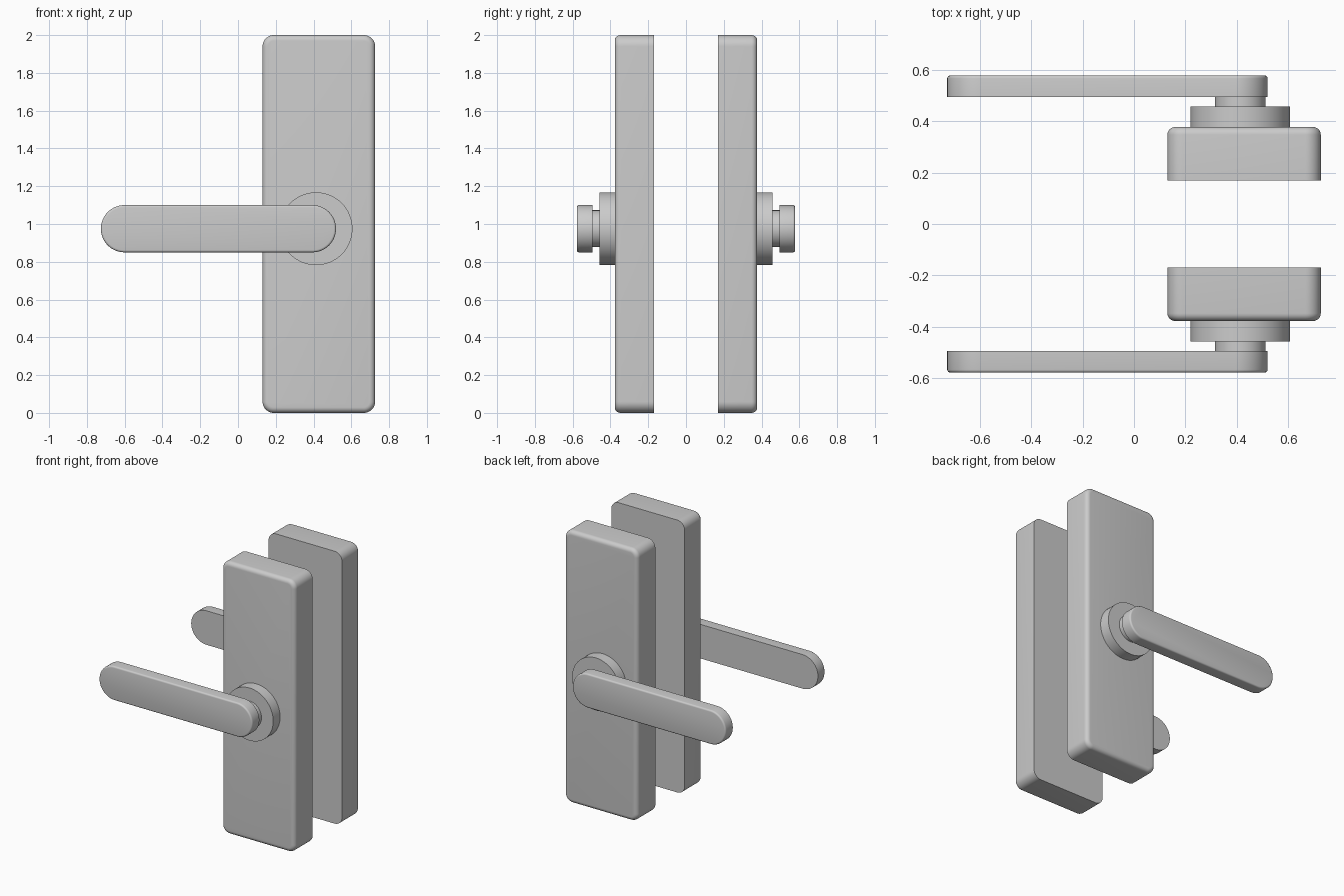
import bpy, bmesh
from math import sin, cos, pi

if "Cube" in bpy.data.objects:
    bpy.data.objects.remove(bpy.data.objects["Cube"])


def outline(x0, x1, z0, z1, r, inset, n):
    """Rounded rectangle in XZ, shrunk by inset around fixed corner centres."""
    corners = [(x1 - r, z1 - r, 0), (x0 + r, z1 - r, 1),
               (x0 + r, z0 + r, 2), (x1 - r, z0 + r, 3)]
    return [(cx + (r - inset) * cos((q + i / n) * pi / 2),
             cz + (r - inset) * sin((q + i / n) * pi / 2))
            for cx, cz, q in corners for i in range(n + 1)]


def slab(name, rect, r, y0, y1, side, edge=0.0, n=10, steps=6):
    """Solid running outward from y0 to y1, with a rounded outer edge."""
    levels = [(y0, 0.0)]
    if edge:
        for k in range(steps + 1):
            a = k / steps * pi / 2
            levels.append((y1 - edge + edge * sin(a), edge * (1 - cos(a))))
    else:
        levels.append((y1, 0.0))
    bm = bmesh.new()
    rings = [[bm.verts.new((x, side * y, z)) for x, z in outline(*rect, r, d, n)]
             for y, d in levels]
    for a, b in zip(rings, rings[1:]):
        for i in range(len(a)):
            j = (i + 1) % len(a)
            bm.faces.new((a[i], a[j], b[j], b[i]))
    bm.faces.new(rings[0])
    bm.faces.new(rings[-1])
    bmesh.ops.remove_doubles(bm, verts=bm.verts, dist=1e-5)
    bmesh.ops.recalc_face_normals(bm, faces=bm.faces)
    mesh = bpy.data.meshes.new(name)
    bm.to_mesh(mesh)
    bm.free()
    obj = bpy.data.objects.new(name, mesh)
    bpy.context.collection.objects.link(obj)
    bpy.ops.object.select_all(action='DESELECT')
    obj.select_set(True)
    bpy.context.view_layer.objects.active = obj
    bpy.ops.object.shade_smooth_by_angle(angle=pi / 6)
    return obj


def disc(name, r, y0, y1, side):
    """Round collar centred on the spindle axis."""
    cx, cz = 0.413, 0.975
    return slab(name, (cx - r, cx + r, cz - r, cz + r), r, y0, y1, side, n=16)


for label, side in (("front", -1), ("back", 1)):
    # tall backing plate
    slab(label + "_plate", (0.13, 0.726, 0, 2), 0.06, 0.17, 0.377, side, edge=0.03)
    # round rosette and narrower neck
    disc(label + "_rosette", 0.193, 0.377, 0.457, side)
    disc(label + "_neck", 0.098, 0.457, 0.494, side)
    # lever with semicircular ends
    slab(label + "_lever", (-0.726, 0.519, 0.85, 1.10), 0.125, 0.494, 0.578, side,
         edge=0.012, n=16, steps=4)
